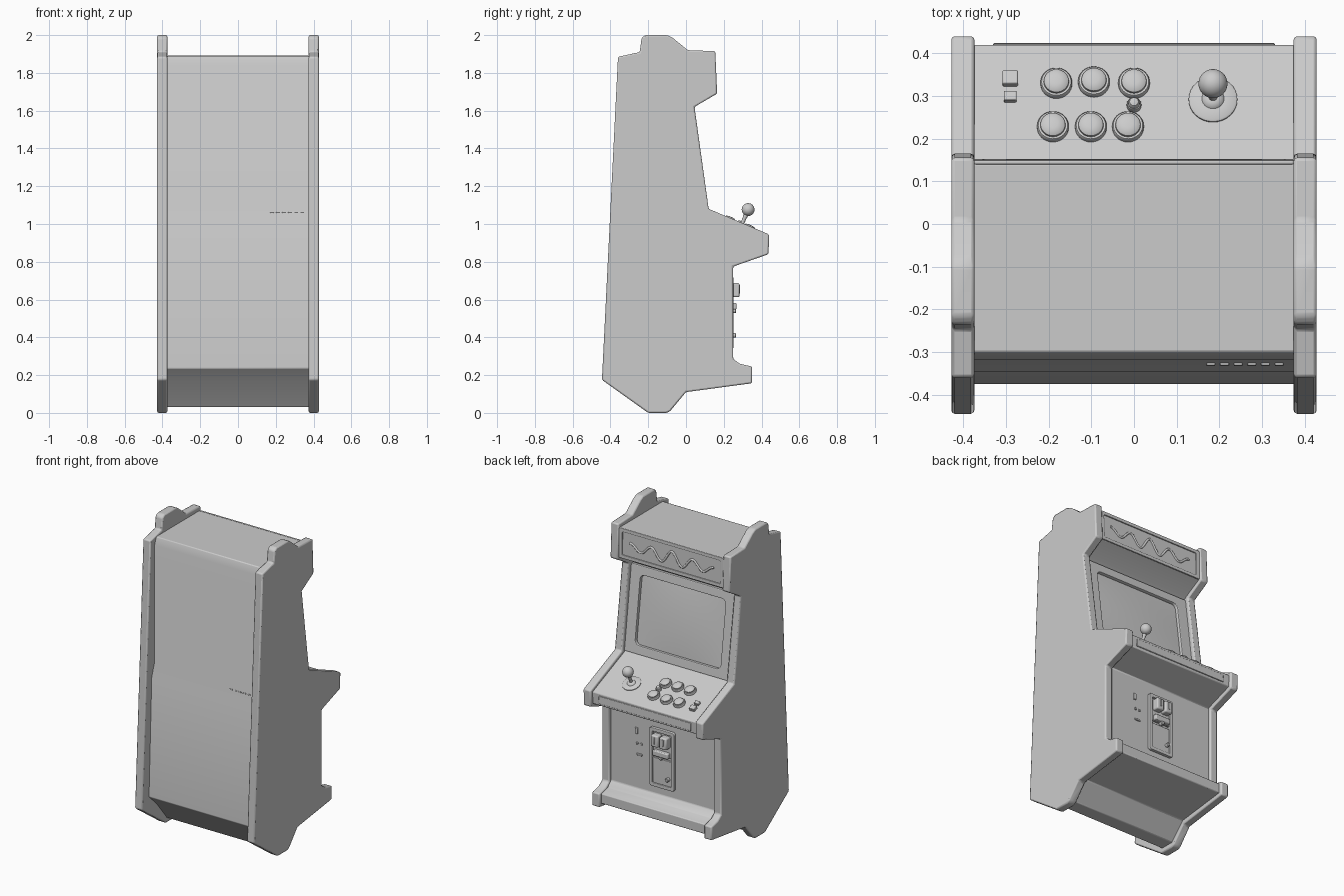
import bpy, bmesh
from math import radians, sin, cos, pi

if "Cube" in bpy.data.objects:
    bpy.data.objects.remove(bpy.data.objects["Cube"])

def finish(ob, bevel=0, segs=2, angle=35):
    if bevel:
        m = ob.modifiers.new("edge_round", 'BEVEL')
        m.width, m.segments, m.limit_method = bevel, segs, 'ANGLE'
        m.angle_limit = radians(25)
    bpy.ops.object.select_all(action='DESELECT')
    bpy.context.view_layer.objects.active = ob
    ob.select_set(True)
    bpy.ops.object.shade_smooth_by_angle(angle=radians(angle))
    return ob

def from_bmesh(name, bm):
    bmesh.ops.recalc_face_normals(bm, faces=bm.faces)
    me = bpy.data.meshes.new(name)
    bm.to_mesh(me)
    bm.free()
    ob = bpy.data.objects.new(name, me)
    bpy.context.collection.objects.link(ob)
    return ob

def place(ob, loc, tilt=90):
    # local z becomes the surface normal: tilt 90 faces +y, tilt 0 faces up
    ob.location = loc
    ob.rotation_euler = (radians(tilt), 0, pi)
    return ob

def slab(name, profile, x0, x1, bevel):
    # (y, z) profile extruded along x
    bm = bmesh.new()
    f = bm.faces.new([bm.verts.new((x0, y, z)) for y, z in profile])
    r = bmesh.ops.extrude_face_region(bm, geom=[f])
    bmesh.ops.translate(bm, vec=(x1 - x0, 0, 0),
                        verts=[v for v in r['geom'] if isinstance(v, bmesh.types.BMVert)])
    return finish(from_bmesh(name, bm), bevel)

def block(name, loc, size, tilt=90, bevel=0.003):
    bm = bmesh.new()
    bmesh.ops.create_cube(bm, size=1)
    bmesh.ops.scale(bm, vec=size, verts=bm.verts)
    return finish(place(from_bmesh(name, bm), loc, tilt), bevel)

def lathe(name, prof, loc, tilt, steps=32):
    # (radius, height) profile spun around local z
    bm = bmesh.new()
    vs = [bm.verts.new((r, 0, h)) for r, h in prof]
    es = [bm.edges.new(p) for p in zip(vs, vs[1:])]
    bmesh.ops.spin(bm, geom=vs + es, axis=(0, 0, 1), cent=(0, 0, 0),
                   angle=2 * pi, steps=steps)
    bmesh.ops.remove_doubles(bm, verts=bm.verts, dist=1e-5)
    return finish(place(from_bmesh(name, bm), loc, tilt))

def rounded_rect(w, h, r, n=6):
    pts = []
    for i, (sx, sy) in enumerate([(1, 1), (-1, 1), (-1, -1), (1, -1)]):
        for k in range(n + 1):
            a = pi / 2 * (i + k / n)
            pts.append((sx * (w - r) + r * cos(a), sy * (h - r) + r * sin(a)))
    return pts

def frame(name, loc, tilt, outer, inner, depth, bevel):
    # flat ring between two rounded rectangles (half width, half height, radius)
    cu = bpy.data.curves.new(name, 'CURVE')
    cu.dimensions, cu.fill_mode = '2D', 'BOTH'
    cu.extrude, cu.bevel_depth, cu.bevel_resolution = depth / 2 - bevel, bevel, 1
    for dims in (outer, inner):
        pts = rounded_rect(*dims)
        sp = cu.splines.new('POLY')
        sp.points.add(len(pts) - 1)
        for p, (x, y) in zip(sp.points, pts):
            p.co = (x, y, 0, 1)
        sp.use_cyclic_u = True
    ob = bpy.data.objects.new(name, cu)
    bpy.context.collection.objects.link(ob)
    place(ob, loc, tilt)
    bpy.ops.object.select_all(action='DESELECT')
    bpy.context.view_layer.objects.active = ob
    ob.select_set(True)
    bpy.ops.object.convert(target='MESH')
    return finish(bpy.context.object)

# Side panels
side = [(-.36, 1.885), (-.245, 1.91), (-.235, 1.985), (-.215, 2.0), (-.10, 2.0), (-.07, 1.985),
        (.01, 1.92), (.155, 1.915), (.165, 1.69), (.045, 1.62), (.12, 1.08),
        (.44, .945), (.437, .84), (.25, .775), (.25, .285), (.285, .26),
        (.35, .245), (.35, .157), (0, .11), (-.085, .008), (-.105, 0), (-.2, 0), (-.445, .175)]
slab("side_panel_right", side, .374, .428, .008)
slab("side_panel_left", side, -.428, -.374, .008)

# Cabinet body between the panels, with stepped back and kick plinth
body = [(-.30, 1.89), (.142, 1.89), (.146, 1.70), (.03, 1.635), (.0, 1.61), (.07, 1.078),
        (.09, 1.07), (.42, .932), (.417, .855), (.232, .79), (.232, .29),
        (.265, .255), (.33, .238), (.33, .175), (0, .135), (-.1, .03), (-.19, .03),
        (-.30, .165), (-.375, .235), (-.347, 1.0), (-.32, 1.08), (-.318, 1.84)]
slab("cabinet_body", body, -.38, .38, .005)

# Screen bezel and slightly bulged glass
st = 82.5
frame("screen_bezel", (0, .046, 1.343), st, (.376, .268, .005), (.31, .222, .035), .026, .005)
bm = bmesh.new()
bmesh.ops.create_grid(bm, x_segments=16, y_segments=12, size=1)
for v in bm.verts:
    x, y = v.co.x, v.co.y
    v.co = (x * .32, y * .235, .010 * (1 - x * x) * (1 - y * y))
finish(place(from_bmesh("screen_glass", bm), (0, .038, 1.342), st))

# Marquee border with an abstract wave relief
frame("marquee_border", (0, .146, 1.795), 89, (.374, .093, .006), (.355, .077, .01), .010, .003)
cu = bpy.data.curves.new("marquee_wave", 'CURVE')
cu.dimensions, cu.bevel_depth, cu.bevel_resolution, cu.use_fill_caps = '3D', .007, 2, True
sp = cu.splines.new('POLY')
sp.points.add(60)
for i, p in enumerate(sp.points):
    t = i / 30 - 1
    p.co = (t * .3, .144, 1.79 + .045 * cos(t * 4 * pi) * (1 - .6 * abs(t)), 1)
wave = bpy.data.objects.new("marquee_wave", cu)
bpy.context.collection.objects.link(wave)

# Control deck buttons
DT = 22.7
def deck(x, y, lift=0):
    n = radians(DT)
    return (x, y + lift * sin(n), 1.07 - .418 * (y - .09) + lift * cos(n))

def button(name, x, y, r):
    prof = [(r, -.004), (r, .010), (r * .93, .014), (r * .8, .014), (r * .78, .020),
            (r * .6, .025), (r * .3, .027), (0, .0275)]
    lathe(name, prof, deck(x, y), DT)

for i, (x, y) in enumerate([(-.182, .328), (-.094, .331), (0, .328),
                            (-.19, .226), (-.101, .226), (-.014, .226)]):
    button(f"play_button_{i + 1}", x, y, .037)
button("small_button", 0, .277, .017)
block("square_button_large", deck(-.29, .338, .008), (.036, .034, .024), DT)
block("square_button_small", deck(-.29, .296, .006), (.030, .024, .020), DT)

# Joystick: dust washer, shaft, ball
base = deck(.185, .291)
lathe("joystick_washer", [(.057, -.004), (.057, .004), (.053, .007), (.026, .008),
                          (.022, .014), (.012, .018), (0, .018)], base, DT)
lathe("joystick_shaft", [(.010, 0), (.010, .05), (.014, .068), (.012, .08)], base, DT, 20)
ball = [(.034 * sin(pi * k / 16), -.034 * cos(pi * k / 16)) for k in range(17)]
lathe("joystick_ball", ball, deck(.185, .291, .098), DT)

# Deck trim along the front lip
block("deck_front_trim", (0, .419, .893), (.66, .05, .008), 88)

# Coin door
frame("coin_door_frame", (0, .240, .53), 90, (.085, .185, .012), (.07, .17, .008), .022, .004)
block("coin_door_plate", (0, .236, .445), (.132, .165, .016))
block("coin_mech_plate", (0, .236, .62), (.132, .15, .012))
for s in (-1, 1):
    block("coin_slot_box", (s * .031, .256, .65), (.052, .075, .055), 90, .008)
    block("coin_slot_lip", (s * .031, .283, .655), (.010, .045, .008))
block("coin_return_tray", (0, .25, .565), (.11, .035, .035), 90, .006)
for x, z in ((.0, .54), (-.045, .41)):
    lathe("door_lock", [(.012, 0), (.012, .022), (.009, .026), (0, .026)], (x, .240, z), 90, 20)

# Small plates beside the coin door
for x, z, w, h in ((.19, .66, .02, .04), (.185, .58, .014, .014),
                   (.155, .58, .014, .014), (.17, .51, .04, .012)):
    block("front_plate", (x, .233, z), (w, h, .012))

# Vent slats on the rear step
for i in range(6):
    block("rear_vent_slat", (.18 + i * .032, -.326, 1.06), (.02, .012, .006), 20, .001)
